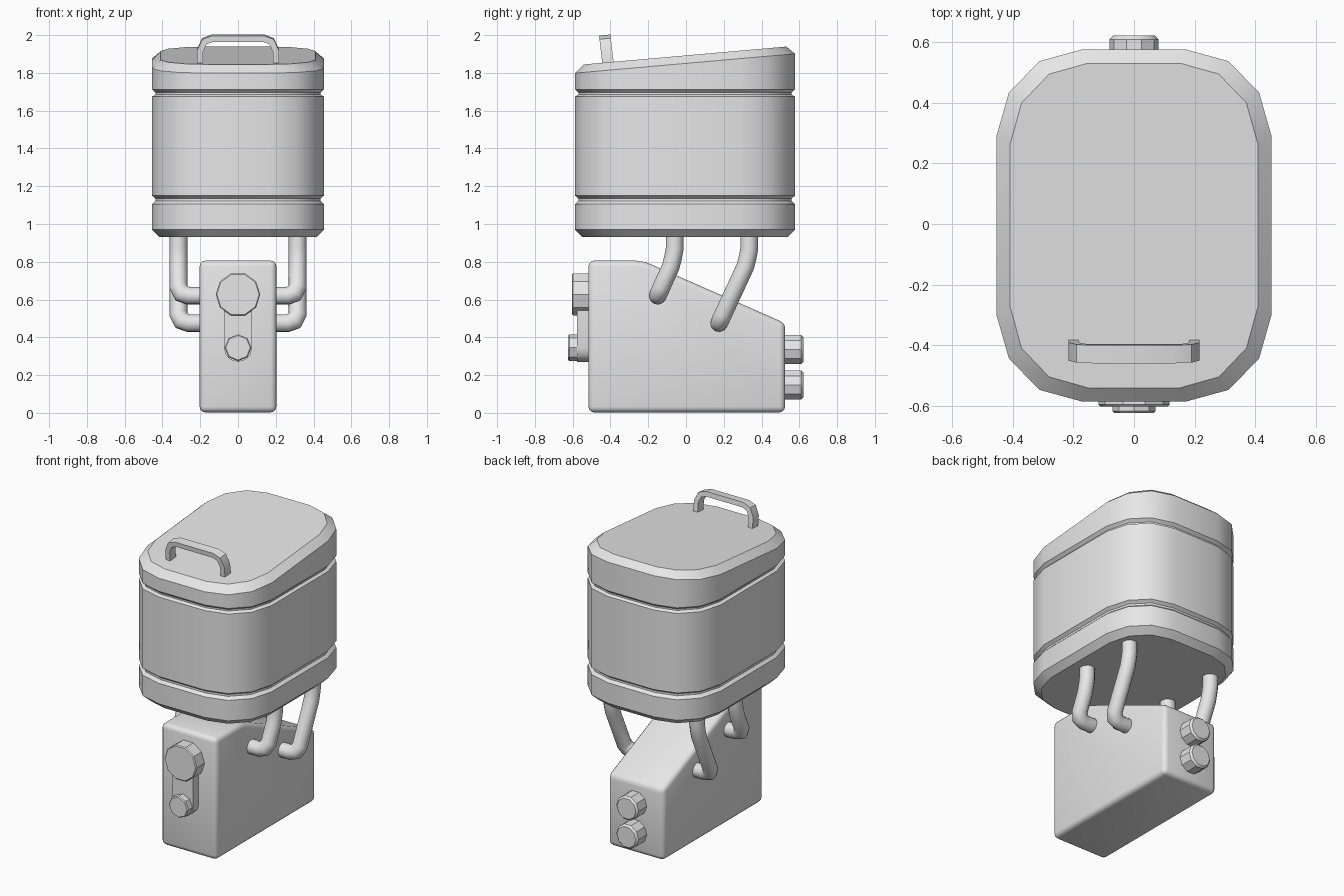
import bpy, bmesh, math
from mathutils import Vector, Matrix

cube = bpy.data.objects.get("Cube")
if cube:
    bpy.data.objects.remove(cube)

grey = bpy.data.materials.new("plain_grey")
grey.use_nodes = True
grey.diffuse_color = (0.8, 0.8, 0.8, 1)
grey.node_tree.nodes["Principled BSDF"].inputs["Base Color"].default_value = (0.8, 0.8, 0.8, 1)


def finish(name, bm, angle=35, bevel=0, segments=2):
    bmesh.ops.recalc_face_normals(bm, faces=bm.faces)
    mesh = bpy.data.meshes.new(name)
    bm.to_mesh(mesh)
    bm.free()
    mesh.materials.append(grey)
    obj = bpy.data.objects.new(name, mesh)
    bpy.context.collection.objects.link(obj)
    bpy.ops.object.select_all(action='DESELECT')
    obj.select_set(True)
    bpy.context.view_layer.objects.active = obj
    if bevel:
        mod = obj.modifiers.new("Bevel", 'BEVEL')
        mod.width, mod.segments = bevel, segments
        mod.limit_method, mod.angle_limit = 'ANGLE', math.radians(20)
        bpy.ops.object.modifier_apply(modifier=mod.name)
    bpy.ops.object.shade_smooth_by_angle(angle=math.radians(angle))
    return obj


def loft(rings, close=False):
    """Skin between equal rings of points and cap the ends."""
    bm = bmesh.new()
    loops = [[bm.verts.new(p) for p in ring] for ring in rings]
    n = len(loops[0])
    for a, b in zip(loops, loops[1:]):
        for i in range(n):
            j = (i + 1) % n
            bm.faces.new((a[i], a[j], b[j], b[i]))
    bm.faces.new(loops[0])
    bm.faces.new(loops[-1])
    return bm


def sweep(path, section, side):
    """Sweep a section along a path; side is a fixed vector across the path."""
    pts = [Vector(p) for p in path]
    rings = []
    for i, p in enumerate(pts):
        into = (p - pts[i - 1]).normalized() if i else (pts[1] - p).normalized()
        out = (pts[i + 1] - p).normalized() if i < len(pts) - 1 else into
        t = (into + out).normalized()
        stretch = 1 / max(t.dot(into), 0.5)
        u = (side - t * side.dot(t)).normalized()
        v = t.cross(u)
        rings.append([p + u * a + v * b * stretch for a, b in section])
    return loft(rings)


def circle(r, n, turn=0):
    return [(r * math.cos(math.tau * i / n + turn), r * math.sin(math.tau * i / n + turn))
            for i in range(n)]


def knob(name, z, y0, y1, r, n, turn=0, edge=0.006):
    d = math.copysign(edge, y1 - y0)
    steps = [(y0, r), (y1 - d, r), (y1, r - edge)]
    return finish(name, loft([[(x, y, z + h) for x, h in circle(rad, n, turn)]
                              for y, rad in steps]), 30)


# Tank: rounded outline stacked in rings, with grooves and a sloping lid
quarter = [(0.455, 0.293), (0.413, 0.44), (0.312, 0.543), (0.17, 0.582)]
outline = quarter + [(-x, y) for x, y in reversed(quarter)]
outline += [(-x, -y) for x, y in outline]


def tank_ring(z, inset, slope=0):
    sx, sy = 1 - inset / 0.455, 1 - inset / 0.582
    return [(x * sx, y * sy - 0.005, z + slope * y * sy) for x, y in outline]


levels = [(0.93, 0.04), (0.97, 0), (1.105, 0), (1.122, 0.018), (1.135, 0.018), (1.15, 0),
          (1.675, 0), (1.685, 0.018), (1.695, 0.018), (1.712, 0), (1.85, 0, 0.088),
          (1.892, 0.046, 0.088)]
finish("tank", loft([tank_ring(*level) for level in levels]), 32)

# Lid handle: flat bar with chamfered corners, leaning forward
half = [(0.2, 1.835), (0.2, 1.92), (0.178, 1.968), (0.135, 1.984)]
arch = half + [(-x, z) for x, z in reversed(half)]
lean = Vector((0, 0.993, 0.115))
bar = [(0.03, 0.016), (-0.03, 0.016), (-0.03, -0.016), (0.03, -0.016)]
finish("lid_handle", sweep([(x, -0.413 - 0.115 * (z - 1.85), z) for x, z in arch], bar, lean), 25)

# Base: wedge profile extruded across the width
wedge = [(-0.517, 0.003), (0.525, 0.003), (0.525, 0.475), (-0.17, 0.78), (-0.215, 0.798),
         (-0.265, 0.806), (-0.517, 0.806)]
finish("base", loft([[(x, y, z) for y, z in wedge] for x in (-0.203, 0.203)]), 40, 0.03, 3)

# Bent support pipes, mirrored left and right
for place, y, y_end, z_end in (("front", -0.06, -0.15, 0.62), ("rear", 0.335, 0.175, 0.475)):
    for side, s in (("left", 1), ("right", -1)):
        fall = Vector((0, y_end - y, z_end - 0.82))
        low = Vector((0, y, 0.82)) + fall
        bend = fall.normalized()
        leg = Vector((0.315, 0, 0))
        path = [(0.315, y, 0.96), (0.315, y, 0.87),
                (0.315, y - 0.008, 0.825), Vector((0.315, y, 0.82)) + bend * 0.05,
                leg + low - bend * 0.05, Vector((0.298, 0, 0)) + low - bend * 0.014,
                Vector((0.262, 0, 0)) + low, Vector((0.17, 0, 0)) + low]
        pts = [Vector(p) for p in path]
        across = Vector((0, 1, -0.45)).normalized()
        pipe = sweep([(s * p.x, p.y, p.z) for p in pts], circle(0.047, 12), across)
        finish(f"{place}_{side}_pipe", pipe, 50)

# Front dial, lever plate and lower button
knob("front_dial", 0.627, -0.5, -0.603, 0.118, 10)
lever = [(0.075, 0.62), (-0.075, 0.62)]
lever += [(0.075 * math.cos(a), 0.345 + 0.075 * math.sin(a))
          for a in (math.pi + math.pi * i / 6 for i in range(7))]
finish("lever_plate", loft([[(x, y, z) for x, z in lever] for y in (-0.5, -0.576)]), 35)
knob("lower_button", 0.345, -0.5, -0.624, 0.071, 8, math.pi / 2)

# Rear connectors
for name, z in (("upper_connector", 0.335), ("lower_connector", 0.148)):
    knob(name, z, 0.5, 0.622, 0.081, 10, 0, 0.012)
